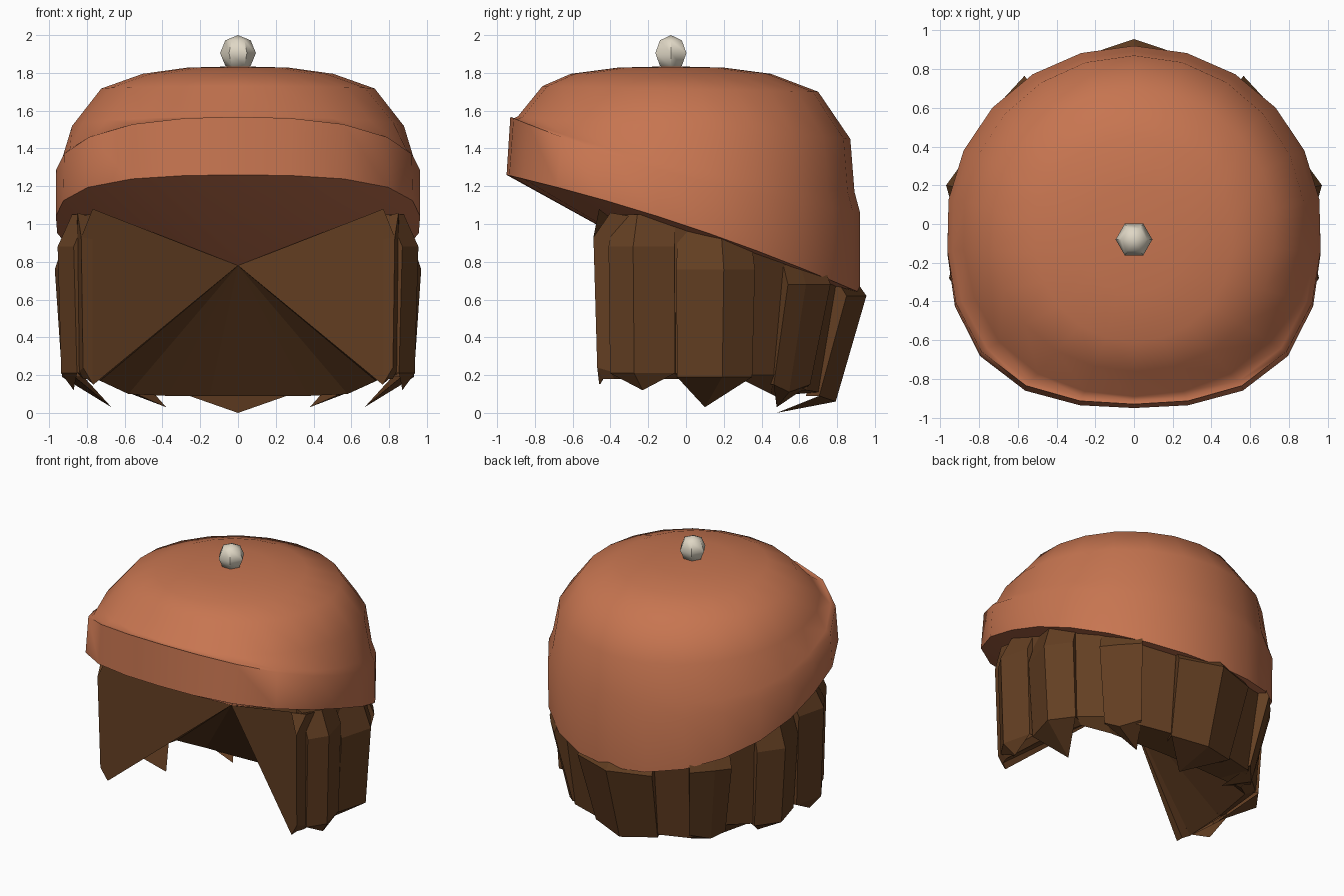
import bpy, bmesh, math
from mathutils import Vector

if "Cube" in bpy.data.objects:
    bpy.data.objects.remove(bpy.data.objects["Cube"])


def material(name, rgb):
    m = bpy.data.materials.new(name)
    m.diffuse_color = (*rgb, 1)
    m.use_nodes = True
    m.node_tree.nodes["Principled BSDF"].inputs["Base Color"].default_value = m.diffuse_color
    return m


CAP = material("terracotta knit", (0.57, 0.178, 0.081))
HAIR = material("brown hair", (0.125, 0.049, 0.016))
BALL = material("cream", (0.74, 0.68, 0.56))
APEX = (0, -0.08, 0.78)


def make(name, verts, faces, mat, angle=None, outward=False):
    me = bpy.data.meshes.new(name)
    bm = bmesh.new()
    vs = [bm.verts.new(v) for v in verts]
    for f in faces:
        bm.faces.new([vs[i] for i in f])
    bmesh.ops.recalc_face_normals(bm, faces=bm.faces[:])
    if outward:
        bm.normal_update()
        for f in bm.faces:
            if f.normal.dot(f.calc_center_median() - Vector((0, 0, 0.9))) < 0:
                f.normal_flip()
        bm.faces.ensure_lookup_table()
        bm.faces[-1].normal_flip()  # the last face looks inward
    bm.to_mesh(me)
    bm.free()
    me.materials.append(mat)
    ob = bpy.data.objects.new(name, me)
    bpy.context.collection.objects.link(ob)
    if angle:
        bpy.ops.object.select_all(action='DESELECT')
        ob.select_set(True)
        bpy.context.view_layer.objects.active = ob
        bpy.ops.object.shade_smooth_by_angle(angle=math.radians(angle))
    return ob


# Cap: dome rings, tilted folded band, and conical underside
def band_top(y):
    return 1.57 - 0.27 * (y + 0.93) - 0.07 * (1 - (y / 0.95) ** 2)


def band_bottom(y):
    return 1.26 - 0.335 * (y + 0.95) + 0.05 * (1 - (y / 0.95) ** 2)


# (x radius, y radius, y centre, squareness of the front, height from y and sine)
RINGS = [
    (0.27, 0.28, -0.08, 0, lambda y, s: 1.828),
    (0.51, 0.53, -0.08, 0, lambda y, s: 1.795),
    (0.73, 0.73, -0.03, 0.02, lambda y, s: 1.715 - 0.015 * s),
    (0.885, 0.88, -0.01, 0.04, lambda y, s: 1.51 - 0.06 * s),
    (0.94, 0.902, -0.01, 0.07, lambda y, s: band_top(y) + 0.05 * (1 + s)),
    (0.967, 0.925, -0.005, 0.08, lambda y, s: band_top(y)),
    (0.967, 0.935, -0.015, 0.09, lambda y, s: band_bottom(y)),
]
N = 22
verts, faces = [(0, -0.08, 1.835)], []
for rx, ry, cy, square, height in RINGS:
    for i in range(N):
        a = 2 * math.pi * i / N - math.pi / 2
        s = math.sin(a)
        k = 1 + (square * math.sin(2 * a) ** 2 if s < 0 else 0)
        y = cy + ry * k * s
        verts.append((rx * k * math.cos(a), y, height(y, s)))
verts.append(APEX)
last = len(verts) - 1
for i in range(N):
    j = (i + 1) % N
    faces.append((0, 1 + i, 1 + j))
    for r in range(len(RINGS) - 1):
        p, q = 1 + r * N, 1 + (r + 1) * N
        faces.append((p + i, q + i, q + j, p + j))
    q = 1 + (len(RINGS) - 1) * N
    faces.append((q + i, last, q + j))
make("cap", verts, faces, CAP, 60)

# Hair base: wall around the sides and back, turned in at the bottom to a
# rim, then rising to a central point
# (top x, y, z, bottom x, y, z, rim x, y, z) from the front corner to the back
COLUMNS = [
    (0.77, -0.46, 1.08, 0.77, -0.46, 0.155, 0.765, -0.455, 0.15),
    (0.83, -0.49, 0.93, 0.82, -0.47, 0.24, 0.80, -0.44, 0.18),
    (0.85, -0.40, 1.06, 0.84, -0.40, 0.22, 0.82, -0.38, 0.18),
    (0.86, -0.06, 1.00, 0.85, -0.06, 0.21, 0.80, -0.05, 0.18),
    (0.82, 0.35, 0.90, 0.80, 0.34, 0.20, 0.73, 0.31, 0.17),
    (0.73, 0.52, 0.82, 0.65, 0.47, 0.20, 0.58, 0.45, 0.10),
    (0.54, 0.70, 0.76, 0.48, 0.64, 0.12, 0.37, 0.47, 0.09),
    (0.30, 0.80, 0.72, 0.26, 0.70, 0.11, 0.15, 0.48, 0.09),
]
cols = COLUMNS + [tuple(-v if k % 3 == 0 else v for k, v in enumerate(c))
                  for c in reversed(COLUMNS)]
n = len(cols)
verts = [c[3 * k:3 * k + 3] for k in range(3) for c in cols] + [APEX]
top = 3 * n
faces = [(0, n, 2 * n, top), (n - 1, top, 3 * n - 1, 2 * n - 1)]
for i in range(n - 1):
    for r in (0, n):
        faces.append((r + i, r + i + 1, r + n + i + 1, r + n + i))
    faces += [(2 * n + i, 2 * n + i + 1, top), (i + 1, i, top)]
make("hair_base", verts, faces, HAIR)


# Hair locks: ridged panels over the base, each closed below by an inward tip
def lock(name, edge_a, ridge, edge_b, z_top, z_mid, z_low, tip, lean, pinch,
         side=1, lift=0.0):
    pts = []
    for z, k in ((z_top, pinch), (z_mid, 1.0), (z_low, lean)):
        for p in (edge_a, ridge, edge_b):
            up = lift if z == z_low and p != ridge else 0
            pts.append((side * p[0] * k, p[1] * k, z + up))
    pts.append((side * tip[0], tip[1], tip[2]))
    # short returns that tuck the panel edges into the base
    for p in (edge_a, edge_b):
        pts += [(side * p[0] * k, p[1] * k, z)
                for z, k in ((z_top, pinch * 0.9), (z_mid, 0.9),
                             (z_low + lift, lean * 0.9))]
    fs = [(r + i, r + i + 1, r + i + 4, r + i + 3) for r in (0, 3) for i in (0, 1)]
    for edge, r in ((0, 10), (2, 13)):
        fs += [(edge, edge + 3, r + 1, r), (edge + 3, edge + 6, r + 2, r + 1)]
    fs += [(6, 7, 9), (7, 8, 9), (6, 9, 8)]
    make(name, pts, fs, HAIR, outward=True)


for side, label in ((1, "right"), (-1, "left")):
    lock("front_lock_" + label, (0.87, -0.41), (0.955, -0.28), (0.90, -0.06),
         1.05, 0.88, 0.21, (0.87, -0.23, 0.12), 0.98, 0.92, side)
    lock("side_lock_" + label, (0.90, -0.05), (0.97, 0.20), (0.85, 0.365),
         0.96, 0.76, 0.19, (0.67, 0.10, 0.03), 0.96, 0.93, side)
    lock("rear_lock_" + label, (0.76, 0.54), (0.685, 0.635), (0.565, 0.765),
         0.79, 0.68, 0.11, (0.38, 0.48, 0.03), 0.86, 0.95, side, 0.04)
lock("back_lock", (0.31, 0.85), (0, 0.955), (-0.31, 0.85),
     0.73, 0.62, 0.06, (0, 0.48, 0.0), 0.83, 0.92, 1, 0.03)

# Button on the crown
bpy.ops.mesh.primitive_uv_sphere_add(segments=6, ring_count=4, radius=0.095,
                                     location=(0, -0.08, 1.905),
                                     rotation=(0, 0, math.pi / 6))
button = bpy.context.object
button.name = "crown_button"
button.data.materials.append(BALL)
bpy.ops.object.shade_smooth_by_angle(angle=math.radians(50))
